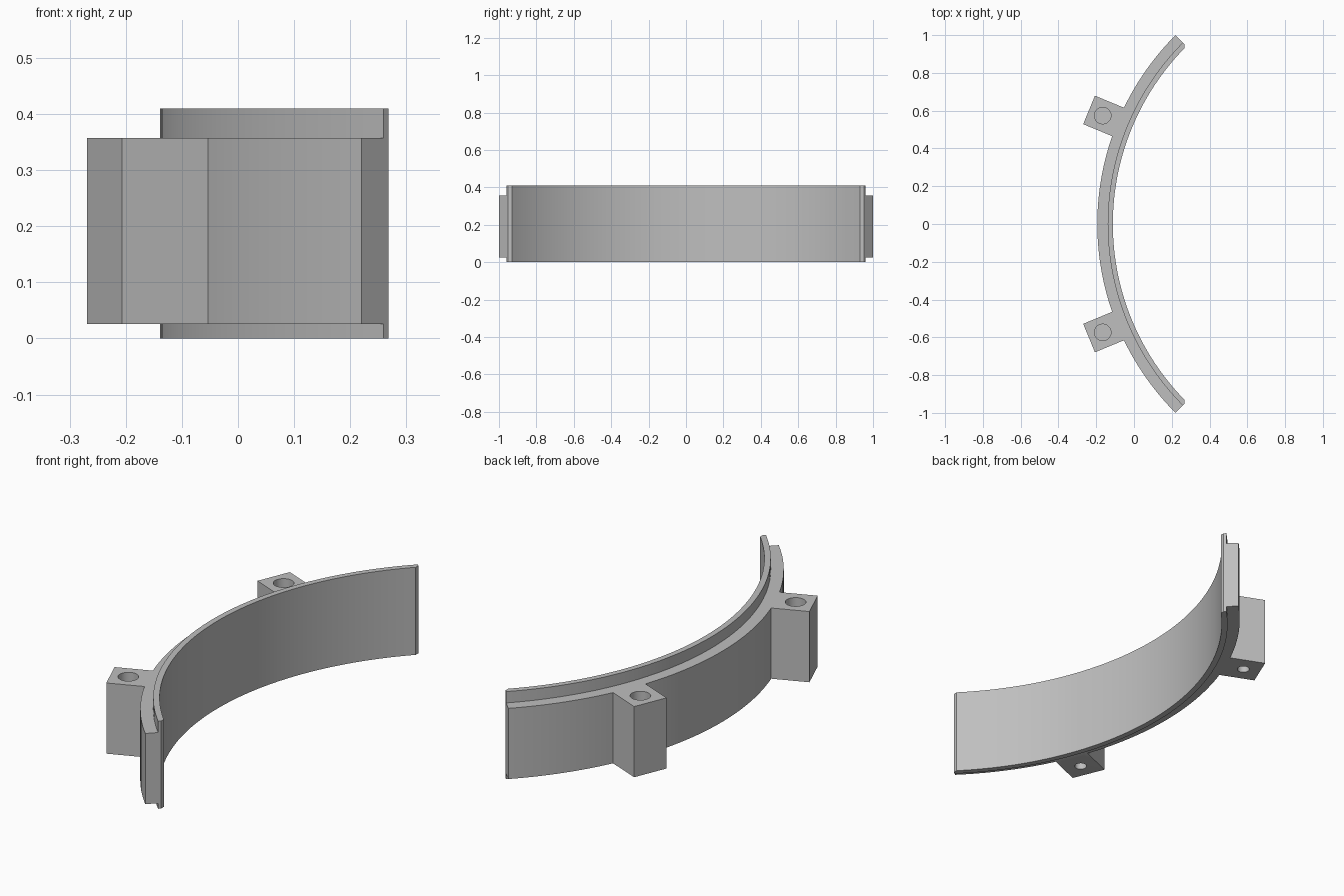
import bpy, bmesh, math
from mathutils import Matrix

if "Cube" in bpy.data.objects:
    bpy.data.objects.remove(bpy.data.objects["Cube"])

CX = 1.22            # centre of the arc on the x axis
X_END = 0.268        # the inner tips are trimmed flat here
R_IN, R_TIP, R_RIM, R_OUT = 1.332, 1.346, 1.359, 1.4142
Z_TOP, WALL_LO, WALL_HI = 0.41, 0.026, 0.357
STEPS = 64

grey = bpy.data.materials.new("light grey")
grey.diffuse_color = (0.52, 0.52, 0.52, 1)
grey.use_nodes = True
grey.node_tree.nodes["Principled BSDF"].inputs["Base Color"].default_value = grey.diffuse_color


def make_object(name, bm):
    bmesh.ops.recalc_face_normals(bm, faces=bm.faces)
    mesh = bpy.data.meshes.new(name)
    bm.to_mesh(mesh)
    bm.free()
    mesh.materials.append(grey)
    obj = bpy.data.objects.new(name, mesh)
    bpy.context.collection.objects.link(obj)
    return obj


def combine(target, tool, operation):
    bpy.context.view_layer.objects.active = target
    mod = target.modifiers.new("combine", 'BOOLEAN')
    mod.operation, mod.solver, mod.object = operation, 'EXACT', tool
    bpy.ops.object.modifier_apply(modifier=mod.name)
    bpy.data.objects.remove(tool)


def curved_band():
    # stepped section swept along a quarter circle
    section = [(R_IN, 0), (R_TIP, 0), (R_RIM, 0), (R_RIM, WALL_LO),
               (R_OUT, WALL_LO), (R_OUT, WALL_HI), (R_RIM, WALL_HI),
               (R_RIM, Z_TOP), (R_TIP, Z_TOP), (R_IN, Z_TOP)]
    bm = bmesh.new()
    rings = []
    for i in range(STEPS + 1):
        t = 2 * i / STEPS - 1
        ring = []
        for r, z in section:
            a = t * min(math.pi / 4, math.acos((CX - X_END) / r))
            ring.append(bm.verts.new((CX - r * math.cos(a), r * math.sin(a), z)))
        rings.append(ring)
    n = len(section)
    for a, b in zip(rings, rings[1:]):
        for k in range(n):
            m = (k + 1) % n
            bm.faces.new((a[k], a[m], b[m], b[k]))
    # end faces: trimmed tip and radial cut
    for ring in (rings[0], rings[-1]):
        bm.faces.new([ring[k] for k in (0, 1, 8, 9)])
        bm.faces.new(ring[1:9])
    return make_object("curved_band", bm)


def at_arc(angle, r, z):
    return (Matrix.Translation((CX, 0, 0)) @ Matrix.Rotation(angle, 4, 'Z')
            @ Matrix.Translation((-r, 0, z)))


def lug(angle):
    r0, r1 = 1.385, 1.578
    bm = bmesh.new()
    bmesh.ops.create_cube(bm, size=1)
    bmesh.ops.scale(bm, vec=(r1 - r0, 0.163, WALL_HI - WALL_LO), verts=bm.verts)
    bm.transform(at_arc(angle, (r0 + r1) / 2, (WALL_HI + WALL_LO) / 2))
    return make_object("lug", bm)


def hole(angle, radius, z0, z1):
    bm = bmesh.new()
    bmesh.ops.create_cone(bm, cap_ends=True, segments=32, radius1=radius,
                          radius2=radius, depth=z1 - z0)
    bm.transform(at_arc(angle, 1.5, (z0 + z1) / 2))
    return make_object("hole_cutter", bm)


band = curved_band()
for angle in (-math.pi / 8, math.pi / 8):
    combine(band, lug(angle), 'UNION')
    # wide blind hole above, narrow blind hole below
    combine(band, hole(angle, 0.044, WALL_HI - 0.16, WALL_HI + 0.05), 'DIFFERENCE')
    combine(band, hole(angle, 0.027, WALL_LO - 0.05, WALL_LO + 0.1), 'DIFFERENCE')

band.name = "curved_band_with_lugs"
band.select_set(True)
bpy.context.view_layer.objects.active = band
bpy.ops.object.shade_smooth_by_angle(angle=math.radians(30))
